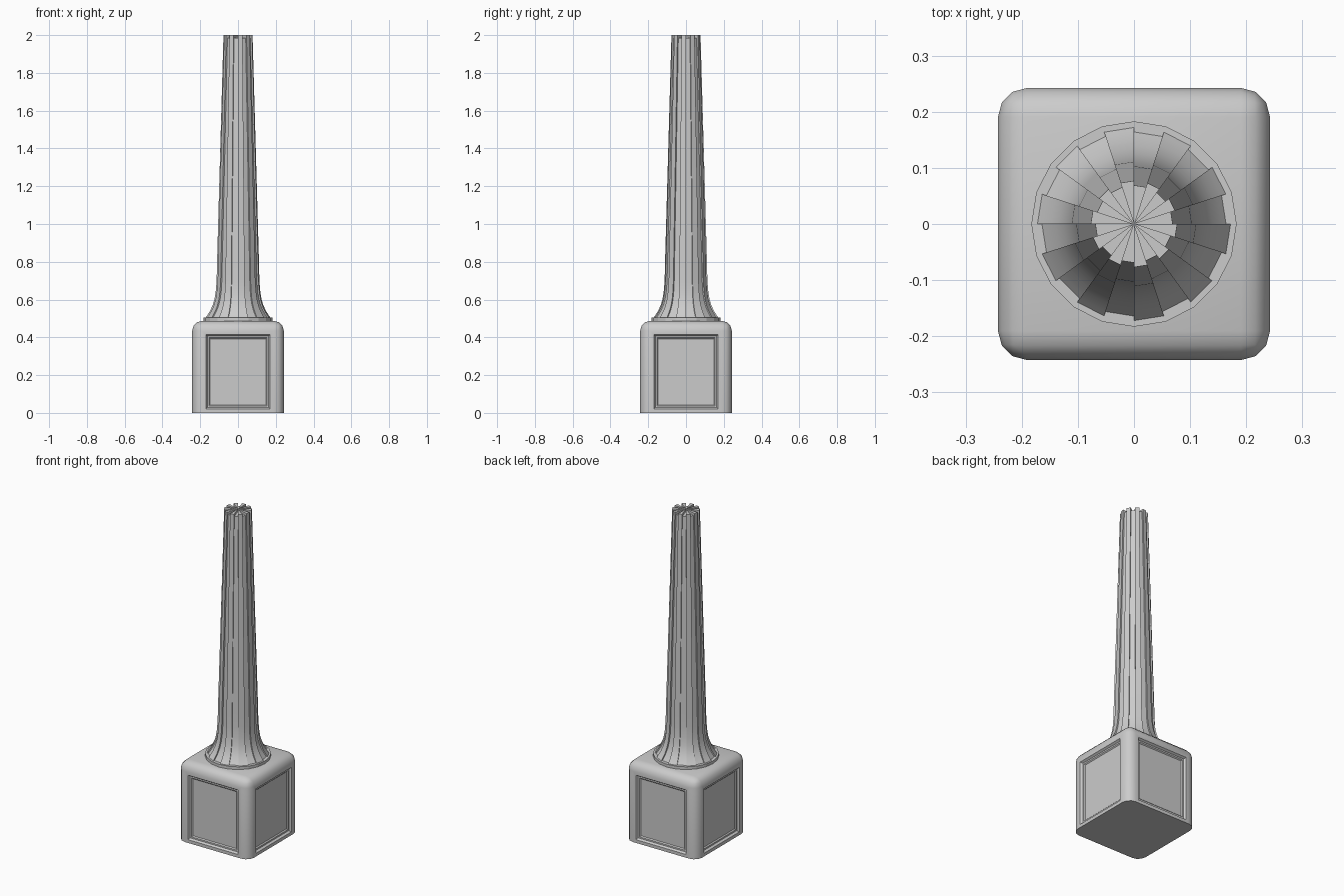
import bpy, bmesh
from math import sin, cos, radians

if "Cube" in bpy.data.objects:
    bpy.data.objects.remove(bpy.data.objects["Cube"])


def finish(bm, name, angle):
    bmesh.ops.recalc_face_normals(bm, faces=bm.faces[:])
    me = bpy.data.meshes.new(name)
    bm.to_mesh(me)
    bm.free()
    ob = bpy.data.objects.new(name, me)
    bpy.context.collection.objects.link(ob)
    bpy.ops.object.select_all(action='DESELECT')
    ob.select_set(True)
    bpy.context.view_layer.objects.active = ob
    bpy.ops.object.shade_smooth_by_angle(angle=radians(angle))
    return ob


# Plinth: block with rounded top and corners, open-edged at the floor
W, H = 0.485, 0.487
bm = bmesh.new()
bmesh.ops.create_cube(bm, size=1)
for v in bm.verts:
    v.co.x *= W
    v.co.y *= W
    v.co.z = (v.co.z + 0.5) * H
edges = [e for e in bm.edges if max(v.co.z for v in e.verts) > 0.1]
bmesh.ops.bevel(bm, geom=edges, offset=0.052, segments=3, profile=0.5, affect='EDGES')

# Stepped recessed panel on each side
bm.normal_update()
sides = [f for f in bm.faces if abs(f.normal.z) < 0.01
         and max(abs(f.normal.x), abs(f.normal.y)) > 0.999]
for thickness, depth in [(0.02, 0), (0.008, -0.012), (0.009, 0), (0.006, -0.006)]:
    bmesh.ops.inset_individual(bm, faces=sides, thickness=thickness, depth=depth,
                               use_even_offset=True)
finish(bm, "plinth", 32)

# Thin disc between plinth and shaft
bm = bmesh.new()
bmesh.ops.create_cone(bm, cap_ends=True, segments=20, radius1=0.183, radius2=0.183, depth=0.022)
for v in bm.verts:
    a = v.co.z + 0.493
    v.co.z = a
finish(bm, "collar_disc", 15)

# Fluted shaft: alternating raised and sunken wedges around a flared profile
profile = [(0.175, 0.500), (0.164, 0.515), (0.148, 0.54), (0.134, 0.57), (0.124, 0.605),
           (0.117, 0.65), (0.113, 0.71), (0.111, 0.80), (0.077, 2.0)]
N = 20
bm = bmesh.new()
columns = []
for i in range(N):
    raised = i % 2 == 1
    for k in (i, i + 1):
        a = radians(360 / N * k)
        columns.append([bm.verts.new(((r - (0 if raised else 0.008)) * cos(a),
                                      (r - (0 if raised else 0.008)) * sin(a), z))
                        for r, z in profile])
        if not raised:
            columns[-1][-1].co.z -= 0.015
centre_low = bm.verts.new((0, 0, profile[-1][1] - 0.015))
centre_high = bm.verts.new((0, 0, profile[-1][1]))
for i in range(2 * N):
    a, b = columns[i], columns[(i + 1) % (2 * N)]
    for j in range(len(profile) - 1):
        bm.faces.new((a[j], b[j], b[j + 1], a[j + 1]))
    if i % 2 == 0:
        bm.faces.new((a[-1], b[-1], centre_high if (i // 2) % 2 else centre_low))
    elif (i // 2) % 2:
        bm.faces.new((a[-1], b[-1], centre_low, centre_high))
    else:
        bm.faces.new((a[-1], b[-1], centre_high, centre_low))
finish(bm, "fluted_shaft", 15)
